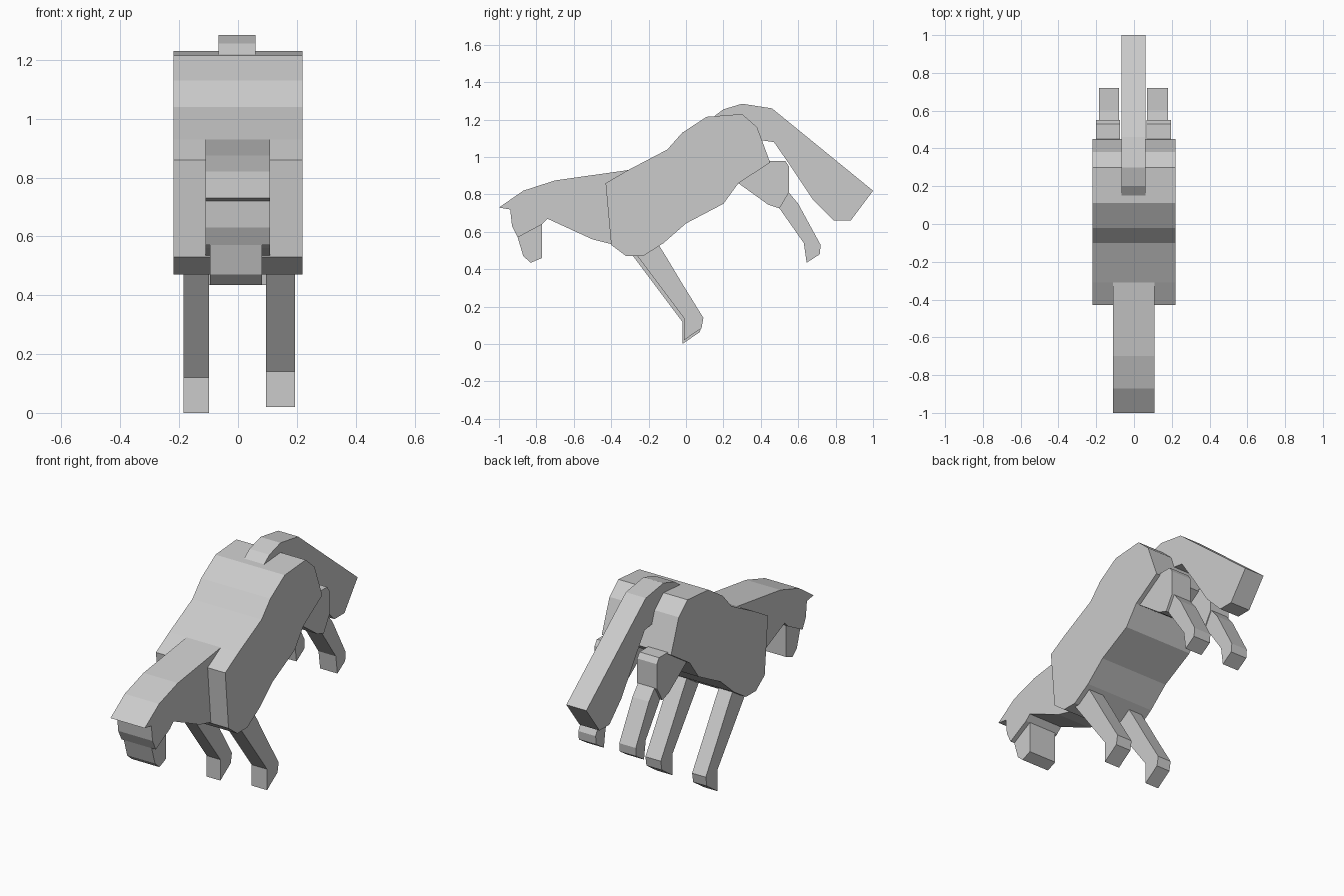
import bpy, bmesh


def slab(name, profile, x0, x1, dy=0.0, dz=0.0):
    """Extrude a (y, z) outline from x0 to x1 as a flat-sided block."""
    bm = bmesh.new()
    a = [bm.verts.new((x0, y + dy, z + dz)) for y, z in profile]
    b = [bm.verts.new((x1, y + dy, z + dz)) for y, z in profile]
    bm.faces.new(a)
    bm.faces.new(b[::-1])
    n = len(profile)
    for i in range(n):
        j = (i + 1) % n
        bm.faces.new((a[i], b[i], b[j], a[j]))
    bmesh.ops.recalc_face_normals(bm, faces=bm.faces)
    bmesh.ops.triangulate(bm, faces=[f for f in bm.faces if len(f.verts) > 4])
    mesh = bpy.data.meshes.new(name)
    bm.to_mesh(mesh)
    bm.free()
    obj = bpy.data.objects.new(name, mesh)
    bpy.context.collection.objects.link(obj)
    return obj


# Shoulders, barrel and haunches
slab("body", [(-0.43, 0.86), (-0.31, 0.93), (-0.10, 1.04), (-0.02, 1.13),
              (0.11, 1.215), (0.30, 1.23), (0.38, 1.16), (0.45, 0.97),
              (0.28, 0.86), (0.20, 0.75), (0.0, 0.645), (-0.12, 0.54),
              (-0.23, 0.47), (-0.32, 0.47), (-0.40, 0.53)], -0.22, 0.22)

# Neck and upper head with forward ears
slab("neck_and_head", [(-1.0, 0.73), (-0.87, 0.82), (-0.70, 0.875),
                       (-0.31, 0.93), (-0.31, 0.49), (-0.40, 0.535),
                       (-0.50, 0.56), (-0.74, 0.67), (-0.77, 0.64),
                       (-0.90, 0.57), (-0.93, 0.63), (-0.94, 0.72)],
     -0.11, 0.108)

# Muzzle
slab("muzzle", [(-0.90, 0.57), (-0.77, 0.64), (-0.77, 0.57), (-0.77, 0.46),
                (-0.83, 0.435), (-0.87, 0.47)], -0.095, 0.082)

# Tail
slab("tail", [(0.14, 1.21), (0.20, 1.255), (0.30, 1.285), (0.46, 1.26),
              (1.0, 0.82), (0.88, 0.66), (0.79, 0.66), (0.68, 0.77),
              (0.55, 0.965), (0.47, 1.08), (0.40, 1.09), (0.36, 1.17)],
     -0.067, 0.06)

# Forelegs, the right one set slightly back
foreleg = [(-0.29, 0.48), (-0.02, 0.12), (-0.02, 0.0), (0.075, 0.065),
           (0.085, 0.12), (-0.02, 0.29), (-0.11, 0.44), (-0.16, 0.52)]
slab("foreleg_left", foreleg, -0.185, -0.098)
slab("foreleg_right", foreleg, 0.095, 0.193, 0.008, 0.02)

# Hind legs: thigh block and tapering shank on each side
thigh = [(0.28, 0.86), (0.45, 0.98), (0.53, 0.98), (0.55, 0.95),
         (0.55, 0.81), (0.50, 0.725), (0.44, 0.745)]
shank = [(0.55, 0.81), (0.60, 0.75), (0.72, 0.53), (0.715, 0.48),
         (0.645, 0.435), (0.63, 0.54), (0.50, 0.725)]
for side, x0, x1 in (("left", -0.20, -0.075), ("right", 0.065, 0.195)):
    slab("thigh_" + side, thigh, x0, x1)
    s = 1 if x0 > 0 else -1
    inner, outer = (x0, x1) if s > 0 else (x1, x0)
    slab("shank_" + side, shank, inner + s * 0.005, outer - s * 0.015)
